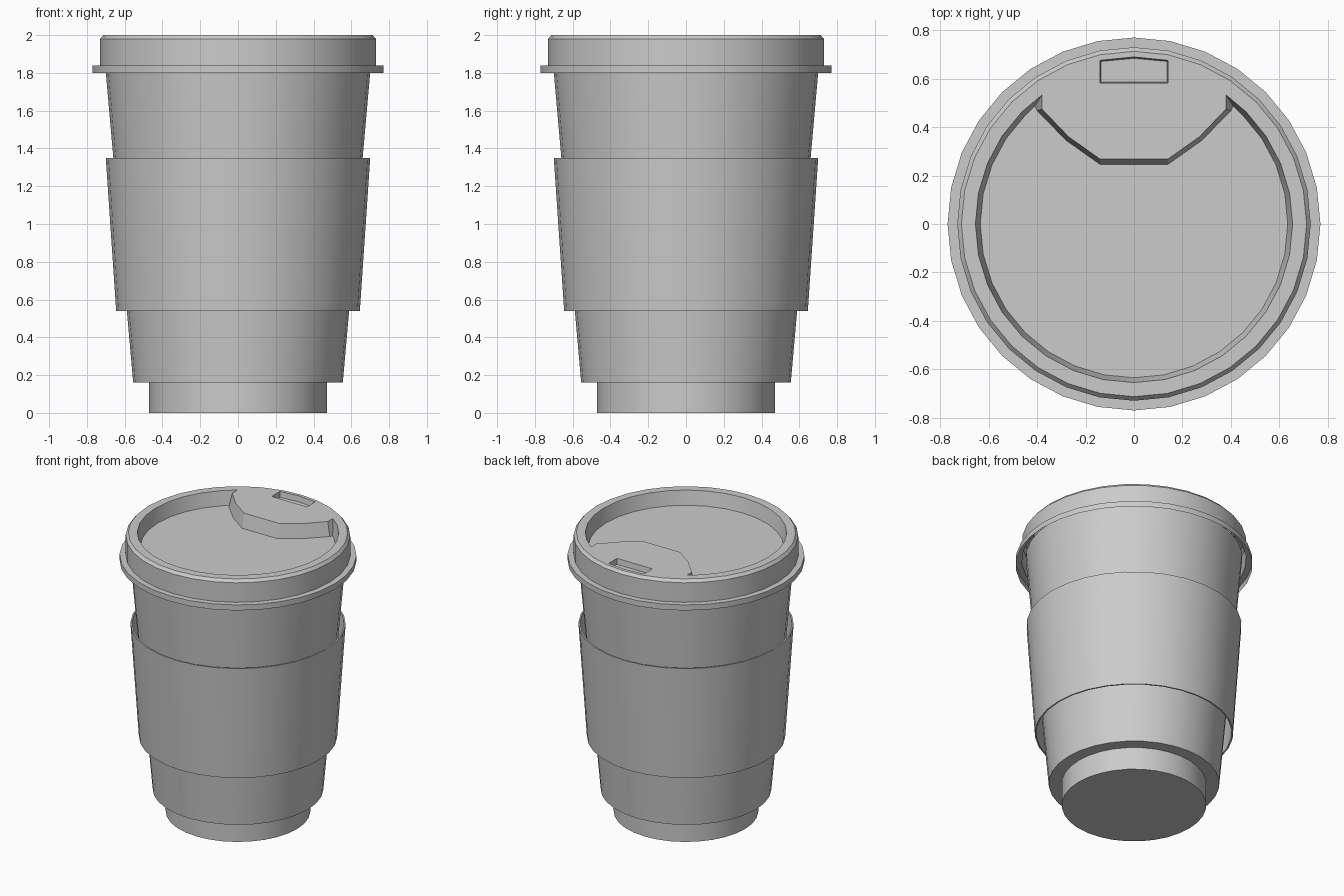
import bpy, bmesh
from math import cos, sin, pi, radians

if "Cube" in bpy.data.objects:
    bpy.data.objects.remove(bpy.data.objects["Cube"])

N = 32


def ring(bm, r, z):
    return [bm.verts.new((r * cos(2 * pi * i / N), r * sin(2 * pi * i / N), z)) for i in range(N)]


def bridge(bm, lo, hi):
    n = len(lo)
    for i in range(n):
        j = (i + 1) % n
        bm.faces.new((lo[i], lo[j], hi[j], hi[i]))


def revolve(bm, profile, closed=False):
    rings = [ring(bm, r, z) for r, z in profile]
    for a, b in zip(rings, rings[1:]):
        bridge(bm, a, b)
    if closed:
        bridge(bm, rings[-1], rings[0])
    return rings


def finish(bm, name):
    mesh = bpy.data.meshes.new(name)
    bm.to_mesh(mesh)
    bm.free()
    ob = bpy.data.objects.new(name, mesh)
    bpy.context.collection.objects.link(ob)
    bpy.ops.object.select_all(action='DESELECT')
    ob.select_set(True)
    bpy.context.view_layer.objects.active = ob
    bpy.ops.object.shade_smooth_by_angle(angle=radians(30))
    return ob


# Cup body with narrower foot, open top hidden under the lid
bm = bmesh.new()
rings = revolve(bm, [(0.47, 0), (0.47, 0.162), (0.555, 0.162), (0.705, 1.86)])
bm.faces.new(rings[0][::-1])
finish(bm, "cup")

# Thin cardboard sleeve standing off the cup
bm = bmesh.new()
revolve(bm, [(0.645, 0.54), (0.70, 1.35), (0.69, 1.35), (0.635, 0.54)], closed=True)
finish(bm, "sleeve")

# Lid: flange, wall and chamfer
bm = bmesh.new()
rings = revolve(bm, [(0.77, 1.80), (0.77, 1.84), (0.73, 1.84), (0.73, 1.98), (0.713, 2.0)])


def pocket(top, bottom, z):
    """Sunken area from two counter-clockwise outlines; returns its upper loop."""
    hi = [bm.verts.new((x, y, 2.0)) for x, y in top]
    lo = [bm.verts.new((x, y, z)) for x, y in bottom]
    bridge(bm, hi, lo)
    bmesh.ops.triangle_fill(bm, use_beauty=True, normal=(0, 0, 1),
                            edges=[bm.edges.get((lo[i - 1], lo[i])) for i in range(len(lo))])
    return hi


def recess_outline(r, half):
    # Large arc around the front, then the scalloped edge of the sip platform
    arc = [(r * cos(2 * pi * k / N), r * sin(2 * pi * k / N)) for k in range(-20, 5)]
    return arc + half + [(-x, y) for x, y in reversed(half)]


# Drinking recess and sip slot
recess = pocket(recess_outline(0.655, [(0.38, 0.533), (0.38, 0.475), (0.27, 0.36), (0.14, 0.268)]),
                recess_outline(0.635, [(0.41, 0.488), (0.40, 0.468), (0.28, 0.345), (0.14, 0.246)]), 1.90)
slot_shape = [(-0.14, 0.582), (0.14, 0.582), (0.14, 0.676), (0, 0.69), (-0.14, 0.676)]
slot = pocket(slot_shape, [(x * 0.98, 0.63 + (y - 0.63) * 0.9) for x, y in slot_shape], 1.96)

# Flat top between the rim, recess and slot
edges = [bm.edges.get((l[i - 1], l[i])) for l in (rings[-1], recess, slot) for i in range(len(l))]
bmesh.ops.triangle_fill(bm, use_beauty=True, edges=edges, normal=(0, 0, 1))
finish(bm, "lid")
